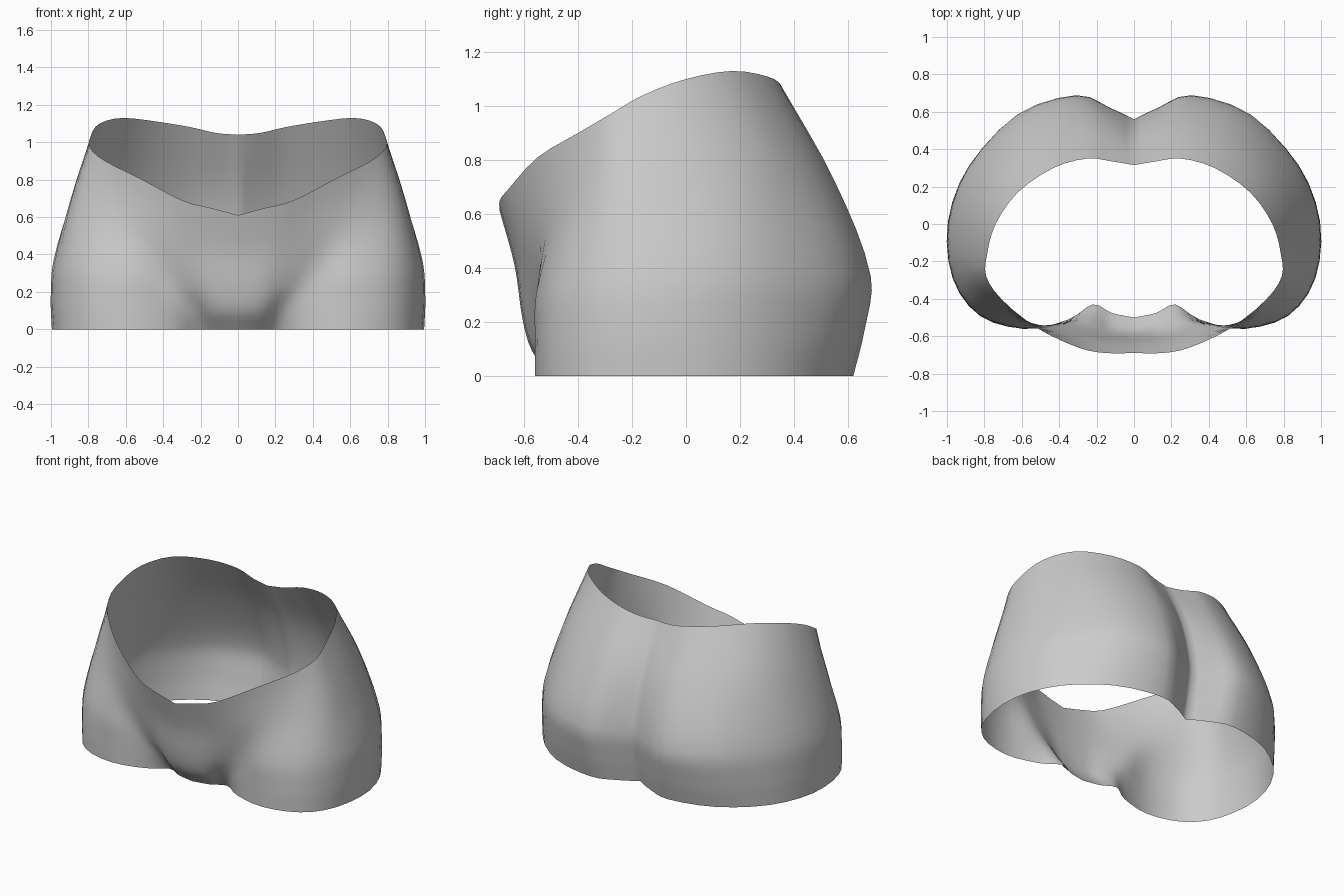
import bpy, bmesh
from mathutils import Vector

if "Cube" in bpy.data.objects:
    bpy.data.objects.remove(bpy.data.objects["Cube"])

# Half outlines from front centre round the side to back centre.
RIM = [(0, -.69, .61), (.15, -.69, .65), (.30, -.66, .69), (.53, -.55, .81),
       (.71, -.40, .90), (.79, -.28, .97), (.785, -.16, 1.04), (.74, 0, 1.10),
       (.62, .17, 1.13), (.43, .30, 1.11), (.25, .35, 1.08), (.12, .335, 1.05),
       (0, .315, 1.04)]
# Lower outlines (x, y), each at a fraction of the rim height
HEM = [(0, -.50), (.12, -.475), (.22, -.43), (.35, -.51), (.58, -.56), (.82, -.49),
       (.96, -.30), (.99, .02), (.87, .32), (.61, .54), (.30, .62), (.13, .57), (0, .50)]
THIGH = [(0, -.57), (.13, -.555), (.235, -.49), (.37, -.525), (.59, -.56), (.825, -.49),
         (.97, -.29), (.995, .01), (.88, .315), (.62, .57), (.30, .66), (.13, .60), (0, .535)]
HIP = [(0, -.605), (.14, -.595), (.27, -.55), (.40, -.535), (.60, -.555), (.83, -.47),
       (.96, -.28), (.98, 0), (.88, .29), (.62, .58), (.31, .685), (.13, .62), (0, .56)]
WAIST = [(0, -.635), (.15, -.63), (.29, -.605), (.47, -.56), (.67, -.475), (.83, -.36),
         (.89, -.20), (.86, .06), (.74, .29), (.53, .47), (.29, .55), (.13, .53), (0, .475)]
LEVELS = [0, .15, .34, .67, 1]


def smooth_line(pts, params, steps):
    """Cubic curve through pts, sampled steps times per span."""
    n = len(pts)
    tan = []
    for i in range(n):
        a, b = max(i - 1, 0), min(i + 1, n - 1)
        tan.append((pts[b] - pts[a]) / (params[b] - params[a]))
    out = []
    for i in range(n - 1):
        h = params[i + 1] - params[i]
        for s in range(steps):
            u = s / steps
            out.append(pts[i] * (2*u**3 - 3*u**2 + 1) + tan[i] * h * (u**3 - 2*u**2 + u)
                       + pts[i + 1] * (3*u**2 - 2*u**3) + tan[i + 1] * h * (u**3 - u**2))
    out.append(pts[-1])
    return out


# Smooth each outline, then join them upward into columns
rows = []
for outline, t in zip([HEM, THIGH, HIP, WAIST], LEVELS):
    rows.append([Vector((x, y, t * r[2])) for (x, y), r in zip(outline, RIM)])
rows.append([Vector(r) for r in RIM])
rows = [smooth_line(r, list(range(len(r))), 3) for r in rows]
columns = [smooth_line([r[i] for r in rows], LEVELS, 4) for i in range(len(rows[0]))]

bm = bmesh.new()
grid = [[bm.verts.new(p) for p in col] for col in columns]
for a, b in zip(grid, grid[1:]):
    for j in range(len(a) - 1):
        bm.faces.new((a[j], b[j], b[j + 1], a[j + 1]))
for col in (grid[0], grid[-1]):
    for v in col:
        v.co.x = 0
mesh = bpy.data.meshes.new("hip_shell")
bm.to_mesh(mesh)
bm.free()
mesh.shade_smooth()

# Open hip shell, mirrored left to right
shell = bpy.data.objects.new("hip_shell", mesh)
bpy.context.collection.objects.link(shell)
mirror = shell.modifiers.new("mirror", 'MIRROR')
mirror.use_axis[0] = True
mirror.use_clip = True
mirror.merge_threshold = 0.001
